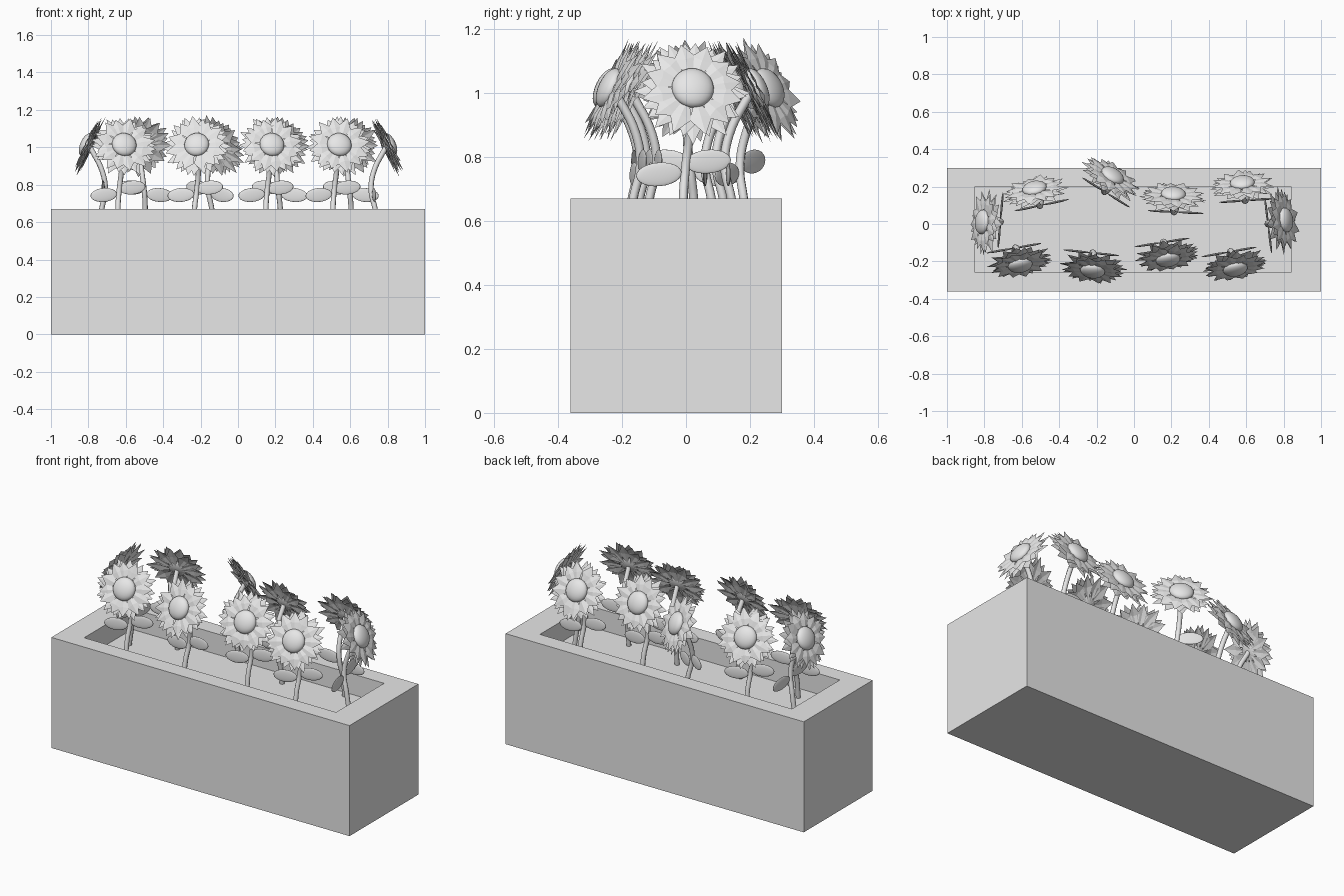
import bpy, bmesh, math, random
from mathutils import Matrix, Vector

random.seed(4)
cube = bpy.data.objects.get("Cube")
if cube:
    bpy.data.objects.remove(cube, do_unlink=True)

grey = bpy.data.materials.new("plain grey")
grey.use_nodes = True
grey.diffuse_color = (0.8, 0.8, 0.8, 1)
grey.node_tree.nodes["Principled BSDF"].inputs["Base Color"].default_value = (0.8, 0.8, 0.8, 1)


def add_object(name, bm, matrix=Matrix(), smooth=False):
    bmesh.ops.recalc_face_normals(bm, faces=bm.faces)
    mesh = bpy.data.meshes.new(name)
    for face in bm.faces:
        face.smooth = smooth
    bm.to_mesh(mesh)
    bm.free()
    mesh.materials.append(grey)
    obj = bpy.data.objects.new(name, mesh)
    obj.matrix_world = matrix
    bpy.context.collection.objects.link(obj)
    return obj


def ellipsoid(name, size, matrix):
    bm = bmesh.new()
    bmesh.ops.create_uvsphere(bm, u_segments=24, v_segments=12, radius=1)
    bmesh.ops.scale(bm, vec=size, verts=bm.verts)
    return add_object(name, bm, matrix, True)


# Planter: nested rectangles joined into walls, with a sunken floor
def planter():
    bm = bmesh.new()
    outer = (-1, 1, -0.36, 0.30)
    inner = (-0.85, 0.84, -0.26, 0.20)
    rings = []
    for (x0, x1, y0, y1), z in ((outer, 0), (outer, 0.67), (inner, 0.67), (inner, 0.545)):
        rings.append([bm.verts.new((x, y, z))
                      for x, y in ((x0, y0), (x1, y0), (x1, y1), (x0, y1))])
    for low, high in zip(rings, rings[1:]):
        for i in range(4):
            j = (i + 1) % 4
            bm.faces.new((low[i], low[j], high[j], high[i]))
    bm.faces.new(rings[0])
    bm.faces.new(rings[-1])
    add_object("planter_box", bm)


# Petals: overlapping rings of folded kites, local -y is the facing direction
def petals(name, matrix):
    bm = bmesh.new()
    count = 12
    for layer in range(3):
        for i in range(count):
            turn = 2 * math.pi * (i + layer / 3 + random.uniform(-0.15, 0.15)) / count
            length = random.uniform(0.165, 0.187) - 0.008 * layer
            depth = 0.016 - 0.012 * layer
            lift = random.uniform(-0.008, 0.008)
            rot = Matrix.Rotation(turn, 3, 'Y')
            points = [(0, depth, 0.03), (0.036, depth, 0.105),
                      (0, depth + lift, length), (-0.036, depth, 0.105),
                      (0, depth - 0.006, 0.1)]
            a, b, c, d, mid = [bm.verts.new(rot @ Vector(p)) for p in points]
            for face in ((a, b, mid), (b, c, mid), (c, d, mid), (d, a, mid)):
                bm.faces.new(face)
    add_object(name, bm, matrix)


# Stem: bevelled S-shaped curve turned into a mesh
def stem(name, matrix):
    curve = bpy.data.curves.new(name, 'CURVE')
    curve.dimensions = '3D'
    curve.bevel_depth = 0.014
    curve.bevel_resolution = 2
    curve.resolution_u = 6
    curve.use_fill_caps = True
    path = [(-0.02, 0.05, 0.54), (-0.02, 0.07, 0.67), (-0.01, 0.09, 0.77),
            (0, 0.075, 0.87), (0, 0.01, 1.0)]
    spline = curve.splines.new('BEZIER')
    spline.bezier_points.add(len(path) - 1)
    for point, co in zip(spline.bezier_points, path):
        point.co = co
        point.handle_left_type = point.handle_right_type = 'AUTO'
    temp = bpy.data.objects.new(name + "_path", curve)
    bpy.context.collection.objects.link(temp)
    graph = bpy.context.evaluated_depsgraph_get()
    mesh = bpy.data.meshes.new_from_object(temp.evaluated_get(graph))
    bpy.data.objects.remove(temp, do_unlink=True)
    mesh.materials.clear()
    mesh.materials.append(grey)
    obj = bpy.data.objects.new(name, mesh)
    obj.matrix_world = matrix
    bpy.context.collection.objects.link(obj)


def flower(tag, x, y, yaw):
    base = Matrix.Translation((x, y, 0)) @ Matrix.Rotation(math.radians(yaw), 4, 'Z')
    head = base @ Matrix.Translation((0, 0, 1.01)) @ Matrix.Rotation(math.radians(-25), 4, 'X')
    stem(f"stem_{tag}", base)
    petals(f"petals_{tag}", head)
    ellipsoid(f"seed_disc_{tag}", (0.066, 0.032, 0.066),
              head @ Matrix.Translation((0, -0.012, 0)))
    # One lower leaf and one higher leaf on opposite sides
    for side, lx, lz in (("low", -0.095, 0.745), ("high", 0.06, 0.785)):
        ellipsoid(f"leaf_{side}_{tag}", (0.072, 0.006, 0.037),
                  base @ Matrix.Translation((lx, 0.085, lz))
                  @ Matrix.Rotation(math.radians(-5), 4, 'Y'))


planter()

# Yaw of zero faces the front
layout = {
    "front": [(-0.61, -0.21, 10), (-0.22, -0.24, -6), (0.18, -0.18, 9), (0.54, -0.23, 10)],
    "back": [(-0.53, 0.18, 192), (-0.12, 0.25, 148), (0.21, 0.15, 177), (0.58, 0.21, 184)],
    "left": [(0.80, 0.02, 97)],
    "right": [(-0.80, 0.01, -95)],
}
for row, spots in layout.items():
    for n, (x, y, yaw) in enumerate(spots, 1):
        flower(f"{row}_{n}", x, y, yaw)
